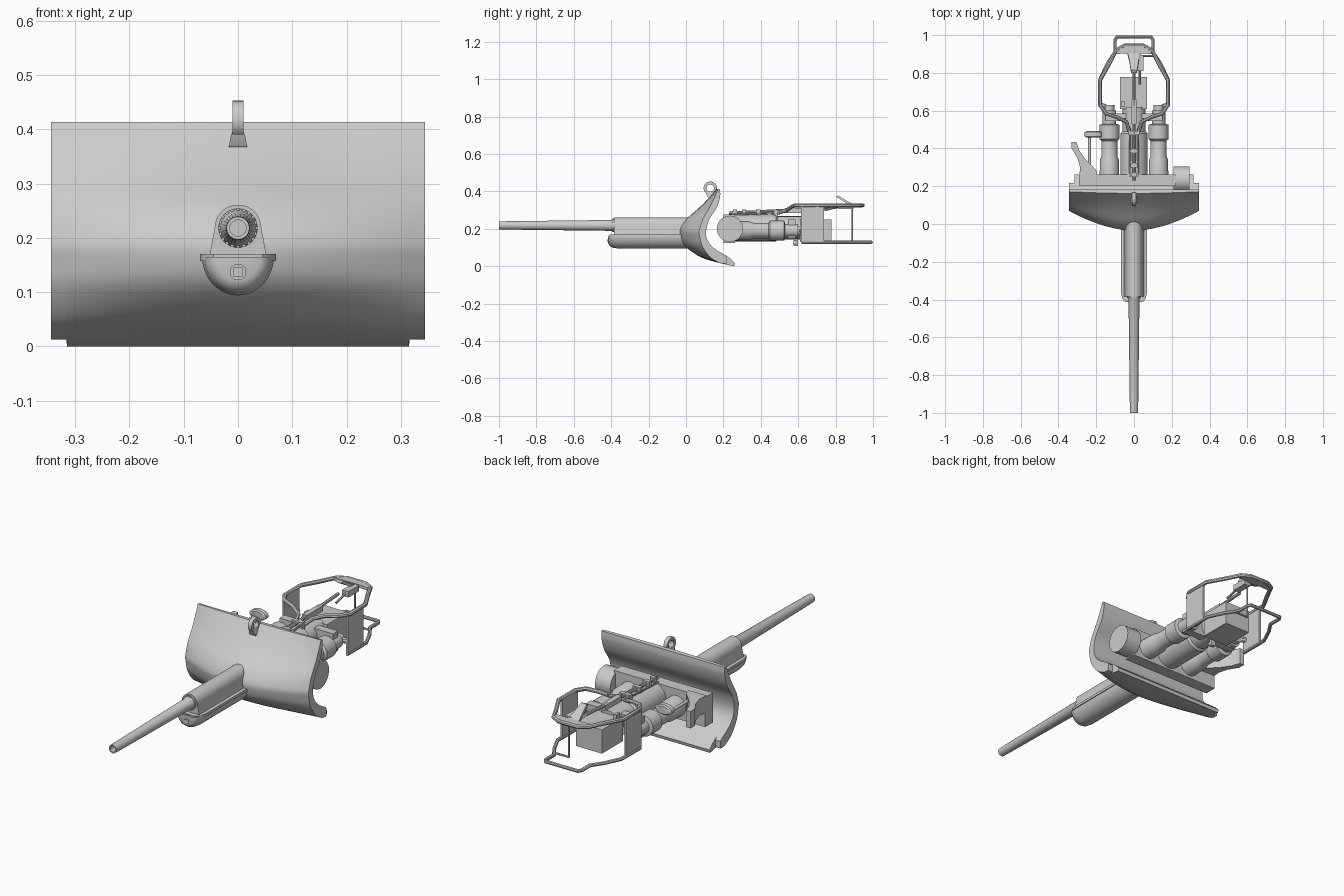
import bpy, bmesh, math
from mathutils import Vector

if "Cube" in bpy.data.objects:
    bpy.data.objects.remove(bpy.data.objects["Cube"])

steel = bpy.data.materials.new("steel_grey")
steel.diffuse_color = (0.6, 0.6, 0.6, 1)
steel.use_nodes = True
steel.node_tree.nodes["Principled BSDF"].inputs["Base Color"].default_value = steel.diffuse_color


def loft(name, rings, caps=True):
    """Skin a list of equal-length rings, closing both ends."""
    n = len(rings[0])
    verts = [v for r in rings for v in r]
    faces = [(i * n + j, i * n + (j + 1) % n, (i + 1) * n + (j + 1) % n, (i + 1) * n + j)
             for i in range(len(rings) - 1) for j in range(n)]
    if caps:
        faces += [tuple(range(n)), tuple(range((len(rings) - 1) * n, len(rings) * n))]
    me = bpy.data.meshes.new(name)
    me.from_pydata(verts, [], faces)
    bm = bmesh.new()
    bm.from_mesh(me)
    bmesh.ops.recalc_face_normals(bm, faces=bm.faces)
    bm.to_mesh(me)
    bm.free()
    me.materials.append(steel)
    ob = bpy.data.objects.new(name, me)
    bpy.context.collection.objects.link(ob)
    return ob


def lathe(name, x, z, prof, n=28, sz=1):
    """Turned part along y; prof is a list of (y, radius), sz flattens it in height."""
    return loft(name, [[(x + r * math.cos(2 * math.pi * k / n), y, z + sz * r * math.sin(2 * math.pi * k / n))
                        for k in range(n)] for y, r in prof])


def drum(name, x0, x1, y, z, r, n=28):
    return loft(name, [[(x, y + r * math.cos(2 * math.pi * k / n), z + r * math.sin(2 * math.pi * k / n))
                        for k in range(n)] for x in (x0, x1)])


def box(name, x0, x1, y0, y1, z0, z1):
    return loft(name, [[(x0, y0, z), (x1, y0, z), (x1, y1, z), (x0, y1, z)] for z in (z0, z1)])


def plan(name, pts, z0, z1):
    return loft(name, [[(x, y, z) for x, y in pts] for z in (z0, z1)])


def tube(name, pts, r):
    cu = bpy.data.curves.new(name, 'CURVE')
    cu.dimensions = '3D'
    cu.bevel_depth = r
    cu.bevel_resolution = 2
    cu.use_fill_caps = True
    sp = cu.splines.new('POLY')
    sp.points.add(len(pts) - 1)
    for p, c in zip(sp.points, pts):
        p.co = (*c, 1)
    cu.materials.append(steel)
    ob = bpy.data.objects.new(name, cu)
    bpy.context.collection.objects.link(ob)
    return ob


def smooth_path(pts, steps=4):
    """Catmull-Rom interpolation through open points."""
    p = [Vector(q) for q in pts]
    p = [p[0] * 2 - p[1]] + p + [p[-1] * 2 - p[-2]]
    out = []
    for a, b, c, d in zip(p, p[1:], p[2:], p[3:]):
        for s in range(steps):
            t = s / steps
            out.append(0.5 * (2 * b + (c - a) * t + (2 * a - 5 * b + 4 * c - d) * t * t
                              + (3 * b - a - 3 * c + d) * t ** 3))
    return out + [p[-2]]


# Curved shield: bulging front skin, hollow back, lower lip cut short at both corners
front = smooth_path([(.162, .413), (.122, .365), (.07, .312), (.005, .255), (-.03, .205), (-.033, .165),
                     (-.008, .11), (.075, .05), (.175, .018), (.258, .0)])
back = smooth_path([(.262, .016), (.225, .05), (.145, .10), (.108, .16), (.12, .24), (.163, .31),
                    (.182, .37), (.182, .411)])
half = [.05, .1, .15, .2, .25, .29, .315, .316, .344]
rings = []
for x in [-h for h in reversed(half)] + [0] + half:
    w = .105 * (abs(x) / .344) ** 1.8
    low, far = (.013, .215) if abs(x) > .3155 else (0, 1)
    ring = [(x, min(far, f.x + w * min(1, max(0, (.18 - f.x) / .21))), max(low, f.y)) for f in front]
    rings.append(ring + [(x, min(far + .001, b.x), max(low + .002, b.y)) for b in back])
loft("shield", rings)

# Lifting eye on the upper edge
n = 24
loft("lifting_eye", [[(x, .13 + r * math.cos(2 * math.pi * k / n), .417 + r * math.sin(2 * math.pi * k / n))
                      for k in range(n)]
                     for x, r in ((-.01, .02), (-.01, .036), (.01, .036), (.01, .02), (-.01, .02))], False)
loft("lifting_eye_foot", [[(-w, y0, z), (w, y0, z), (w, .16, z), (-w, .16, z)]
                          for z, w, y0 in ((.367, .017, .118), (.385, .014, .108), (.40, .009, .105))])

# Barrel with open muzzle
lathe("barrel", 0, .218, [(-.9, .015), (-1, .015), (-1, .021), (-.98, .022), (-.4, .029), (-.385, .036),
                          (0, .036)])
for k in range(20):
    a = 2 * math.pi * k / 20
    c, s = math.cos(a), math.sin(a)
    loft("collar_rib", [[(r * c - t * s, y, .218 + r * s + t * c) for r, t in
                         ((.028, -.003), (.036, -.003), (.036, .003), (.028, .003))] for y in (-.393, -.38)])

# Arched sleeve over the barrel and rounded trough beneath it
arch = [(-.053, .165)] + [(-.043 * math.cos(math.pi * k / 16), .218 + .043 * math.sin(math.pi * k / 16))
                          for k in range(17)] + [(.053, .165)]
loft("barrel_sleeve", [[(x, y, z) for x, z in arch] for y in (-.385, .06)])
bowl = [(-.066 * math.cos(math.pi * k / 20), -.071 * math.sin(math.pi * k / 20)) for k in range(21)]
loft("trough", [[(x * s, y, .165 + z * s) for x, z in bowl]
                for y, s in ((-.414, .62), (-.408, .8), (-.393, .93), (-.36, 1), (.06, 1))])
rim = [(-.07, .06), (-.07, -.36), (-.062, -.392), (-.045, -.408), (.045, -.408), (.062, -.392),
       (.07, -.36), (.07, .06)]
plan("trough_rim", rim, .157, .17)
lathe("trough_port", 0, .137, [(-.417, .015), (-.39, .015)])
box("trough_port_plug", -.008, .008, -.42, -.41, .129, .145)

# Mount standing free behind the shield
box("mount_plate", -.29, .22, .2, .262, .125, .275)
drum("trunnion_drum", .21, .295, .235, .2, .07)
plan("side_bracket", [(-.29, .25), (-.285, .30), (-.30, .35), (-.33, .40), (-.33, .435), (-.305, .435),
                      (-.29, .39), (-.255, .34), (-.20, .285), (-.19, .25)], .195, .28)

# Flattened hand grip and its shaft
lathe("hand_grip", -.215, .278, [(.458, .036), (.464, .046), (.486, .046), (.492, .036)], sz=.55)
lathe("hand_grip_shaft", -.235, .265, [(.25, .008), (.47, .008)], 12)

# Recoil cylinders on each side
for s in (-1, 1):
    lathe("recoil_cylinder", s * .13, .19, [(.25, .052), (.34, .05), (.36, .042), (.44, .042), (.45, .053),
                                            (.525, .053), (.53, .036), (.60, .036), (.60, .026), (.63, .026)])

# Breech body, ring and block
lathe("breech_body", 0, .205, [(.25, .072), (.48, .072), (.49, .062), (.62, .062)])
box("breech_ring", -.15, .15, .545, .585, .15, .25)
box("breech_block", -.075, .07, .61, .777, .13, .25)
lathe("breech_pin", 0, .125, [(.575, .014), (.6, .014)], 12)
box("breech_stop", -.01, .01, .582, .6, .108, .15)

# Crew guard: side plates, upper and lower rails
for s in (-1, 1):
    x = s * .178
    box("guard_plate", x - .005, x + .005, .615, .738, .12, .328)
    tube("guard_arm", [(s * .13, .61, .19), (x, .63, .19)], .014)
upper = [(.025, .49, .285), (.04, .54, .30), (.09, .565, .318), (.15, .585, .325), (.18, .63, .325),
         (.18, .76, .325), (.13, .85, .325), (.095, .92, .325), (.05, .945, .325)]
tube("guard_upper_rail", upper + [(-x, y, z) for x, y, z in reversed(upper)], .0105)
lower = [(.178, .62, .128), (.178, .77, .128), (.14, .85, .128), (.10, .91, .128), (.10, .975, .128),
         (.09, .991, .128)]
tube("guard_lower_rail", lower + [(-x, y, z) for x, y, z in reversed(lower)], .009)
crest = [(.095, .90), (.085, .925), (.05, .95), (-.05, .95), (-.085, .925), (-.095, .90)]
plan("guard_rear_pad", crest + [(-.04, .903), (.04, .903)], .318, .333)
tube("guard_post", [(.03, .89, .128), (.03, .89, .325)], .004)
tube("guard_post_foot", [(.03, .89, .128), (.115, .89, .128)], .005)

# Linkage along the top of the breech, ending in a lever
tube("link_rod", [(0, .23, .285), (0, .40, .292), (.0, .55, .30), (0, .80, .315)], .008)
for s in (-1, 1):
    tube("link_side_rod", [(s * .02, .25, .275), (s * .022, .48, .288), (s * .05, .56, .31)], .005)
for y, w in ((.25, .012), (.30, .018), (.375, .02), (.47, .03)):
    box("link_clamp", -w, w, y, y + .022, .262, .302)
box("link_slide", -.013, .013, .53, .66, .285, .312)
box("lever_mount", .015, .05, .81, .895, .305, .335)
loft("lever_blade", [[(-w, y, z), (w, y, z), (w, y + .014, z + .006), (-w, y + .014, z + .006)]
                     for y, z, w in ((.80, .372, .016), (.86, .335, .025), (.90, .318, .035))])
tube("lever_arm", [(.03, .74, .30), (.03, .84, .325)], .006)
box("catch", -.066, -.05, .62, .65, .25, .275)

# Bake the rails to meshes and smooth everything, keeping hard edges
bpy.ops.object.select_all(action='SELECT')
bpy.context.view_layer.objects.active = bpy.data.objects["guard_upper_rail"]
bpy.ops.object.convert(target='MESH')
bpy.ops.object.shade_smooth_by_angle(angle=math.radians(35))
